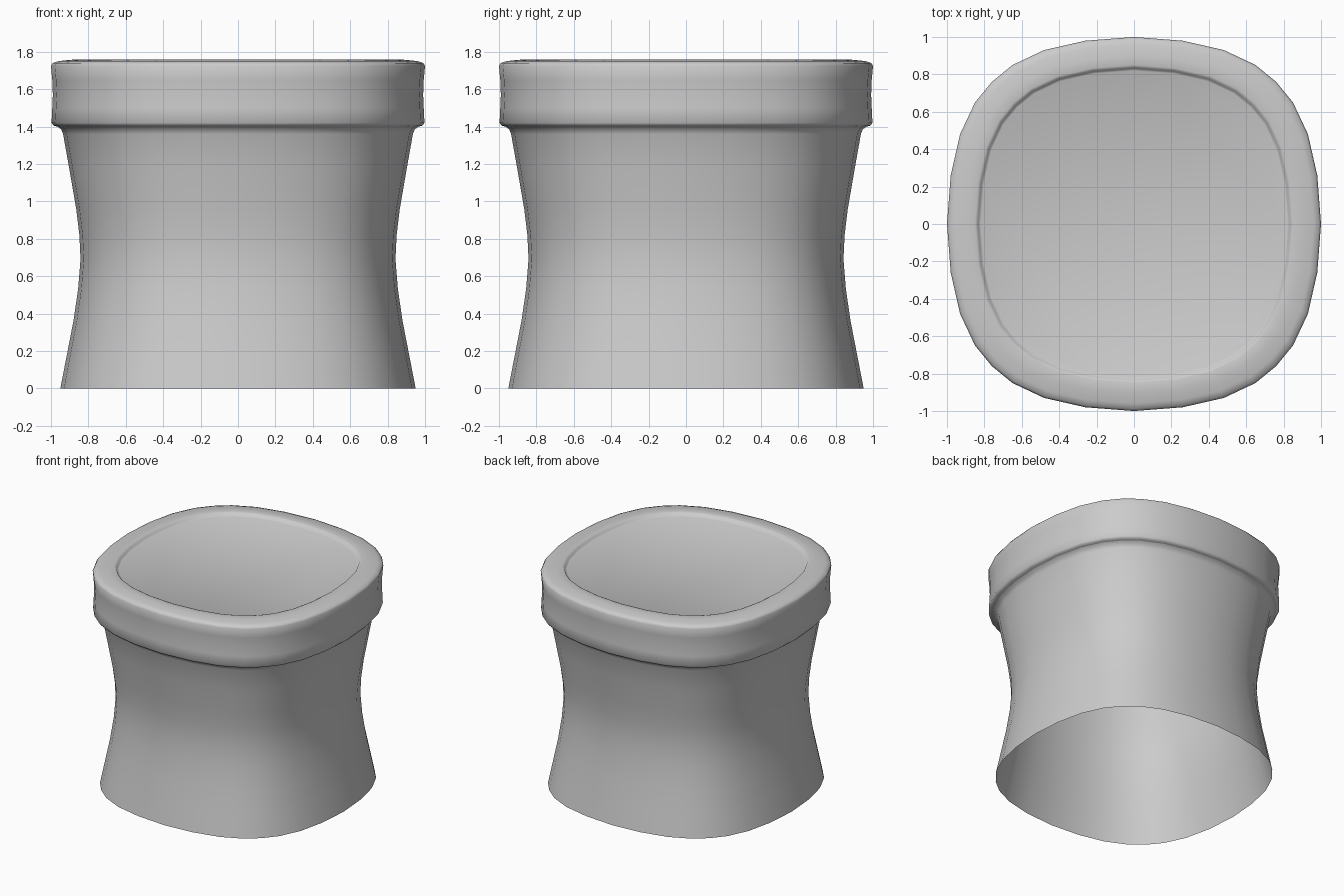
import bpy, bmesh
from mathutils import Matrix, Vector

cube = bpy.data.objects.get("Cube")
if cube:
    bpy.data.objects.remove(cube, do_unlink=True)

# one plain grey material
grey = bpy.data.materials.new("light grey")
grey.use_nodes = True
colour = (0.6, 0.6, 0.6, 1)
grey.diffuse_color = colour
grey.node_tree.nodes["Principled BSDF"].inputs["Base Color"].default_value = colour

# rounded-square outline: one quarter, turned four times
QUARTER = [(1, 0), (.98, .26), (.93, .48), (.85, .65),
           (.76, .76), (.65, .85), (.48, .93), (.26, .98)]
OUTLINE = [Matrix.Rotation(turn * 1.5707963, 2) @ Vector(p)
           for turn in range(4) for p in QUARTER]


def loft(name, profile, cap=False):
    """Stack scaled outlines along (radius, height) pairs."""
    bm = bmesh.new()
    rings = [[bm.verts.new((p.x * r, p.y * r, z)) for p in OUTLINE]
             for r, z in profile]
    n = len(OUTLINE)
    for low, high in zip(rings, rings[1:]):
        for i in range(n):
            j = (i + 1) % n
            bm.faces.new((low[i], low[j], high[j], high[i]))
    if cap:
        bm.faces.new(rings[-1])
    mesh = bpy.data.meshes.new(name)
    bm.to_mesh(mesh)
    bm.free()
    mesh.materials.append(grey)
    obj = bpy.data.objects.new(name, mesh)
    bpy.context.collection.objects.link(obj)
    bpy.ops.object.select_all(action='DESELECT')
    obj.select_set(True)
    bpy.context.view_layer.objects.active = obj
    bpy.ops.object.shade_smooth_by_angle(angle=1.05)
    return obj


# waisted body, open at the bottom
loft("body", [(.95, 0), (.915, .18), (.88, .36), (.855, .53), (.842, .69),
              (.848, .82), (.865, .96), (.903, 1.18), (.935, 1.36),
              (.945, 1.385), (.965, 1.4)])

# overhanging lid with a rounded rim and a shallow recessed top
loft("lid", [(.965, 1.4), (.985, 1.405), (.997, 1.42), (.993, 1.5), (.99, 1.57),
             (.993, 1.65), (1, 1.725), (.99, 1.74), (.96, 1.75), (.9, 1.757),
             (.85, 1.76), (.838, 1.755), (.83, 1.74), (.82, 1.735)], cap=True)
